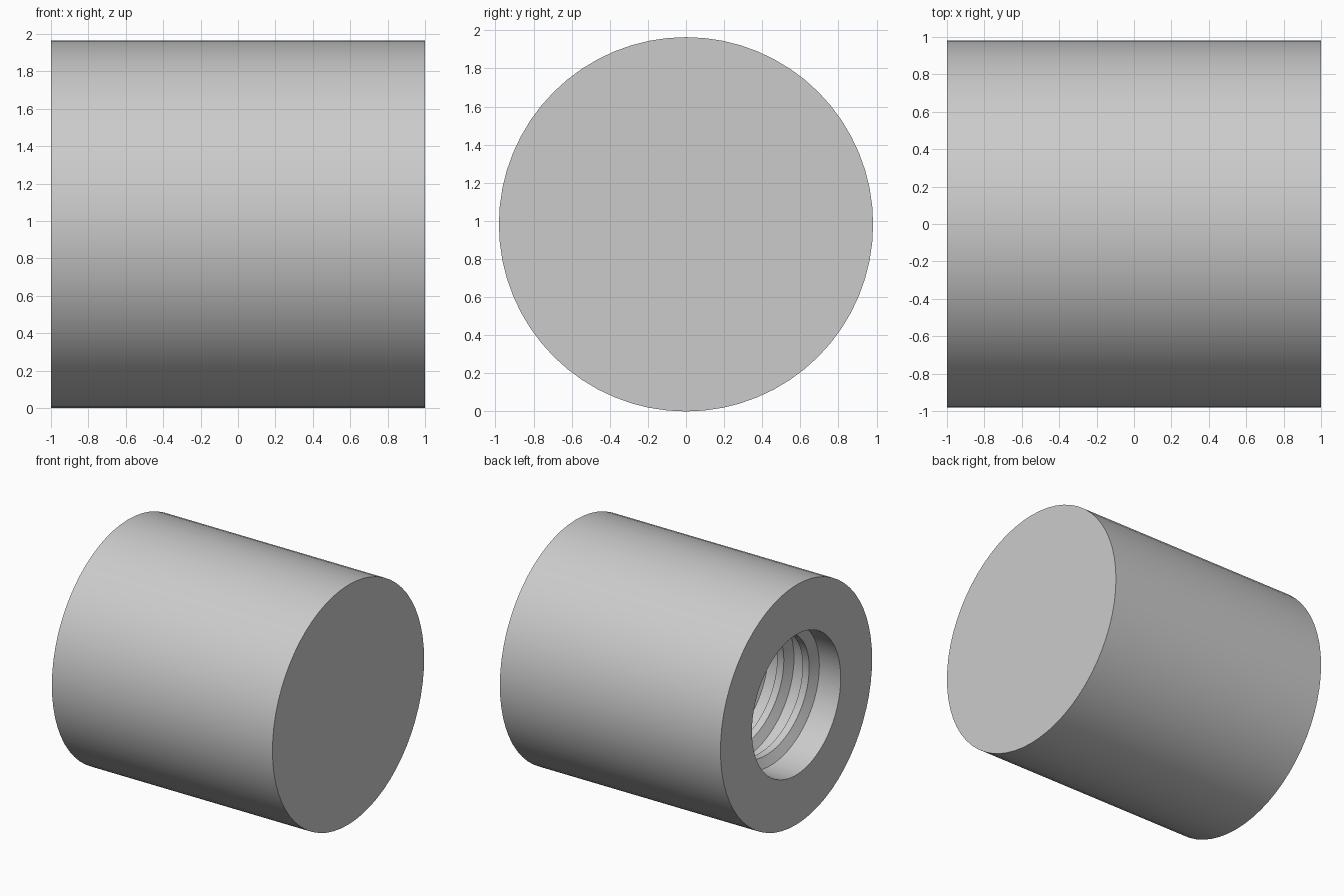
import bpy, bmesh, math
from mathutils import Vector

if "Cube" in bpy.data.objects:
    bpy.data.objects.remove(bpy.data.objects["Cube"])

R = 0.982          # outer radius, also height of the axis
BORE = 0.575       # radius of the hole
CREST = 0.5        # inner radius of the thread
DEPTH = 1.6        # depth of the hole
SIDES = 64
PITCH = 0.23

grey = bpy.data.materials.new("light grey")
grey.diffuse_color = (0.6, 0.6, 0.6, 1)
grey.use_nodes = True
grey.node_tree.nodes["Principled BSDF"].inputs["Base Color"].default_value = grey.diffuse_color


def point(x, r, a):
    return Vector((x, r * math.cos(a), R + r * math.sin(a)))


def finish(name, bm):
    bmesh.ops.recalc_face_normals(bm, faces=bm.faces)
    mesh = bpy.data.meshes.new(name)
    bm.to_mesh(mesh)
    bm.free()
    obj = bpy.data.objects.new(name, mesh)
    bpy.context.collection.objects.link(obj)
    mesh.materials.append(grey)
    bpy.ops.object.select_all(action='DESELECT')
    obj.select_set(True)
    bpy.context.view_layer.objects.active = obj
    bpy.ops.object.shade_smooth_by_angle(angle=math.radians(25))
    return obj


def bridge(bm, a, b):
    n = len(a)
    for i in range(n):
        bm.faces.new((a[i], a[(i + 1) % n], b[(i + 1) % n], b[i]))


# Body: round block, closed at the right, with a blind hole at the left
bm = bmesh.new()
profile = [(1, R), (-1, R), (-1, BORE), (-1 + DEPTH, BORE)]
rings = [[bm.verts.new(point(x, r, 2 * math.pi * i / SIDES)) for i in range(SIDES)]
         for x, r in profile]
for a, b in zip(rings, rings[1:]):
    bridge(bm, a, b)
bm.faces.new(rings[0])
bm.faces.new(rings[-1])
finish("body", bm)

# Thread: trapezoid ridge swept along a helix, fading out at both ends
bm = bmesh.new()
turns = (DEPTH - 0.3) / PITCH
steps = int(turns * SIDES)
sections = []
for k in range(steps + 1):
    fade = min(1, k / 12, (steps - k) / 12)
    top = BORE - (BORE - CREST) * fade
    x = -0.85 + PITCH * k / SIDES
    a = 2 * math.pi * k / SIDES
    shape = [(-0.075, BORE + 0.01), (-0.03, top), (0.03, top), (0.075, BORE + 0.01)]
    sections.append([bm.verts.new(point(x + dx, r, a)) for dx, r in shape])
for a, b in zip(sections, sections[1:]):
    bridge(bm, a, b)
bm.faces.new(sections[0])
bm.faces.new(sections[-1])
finish("thread", bm)
